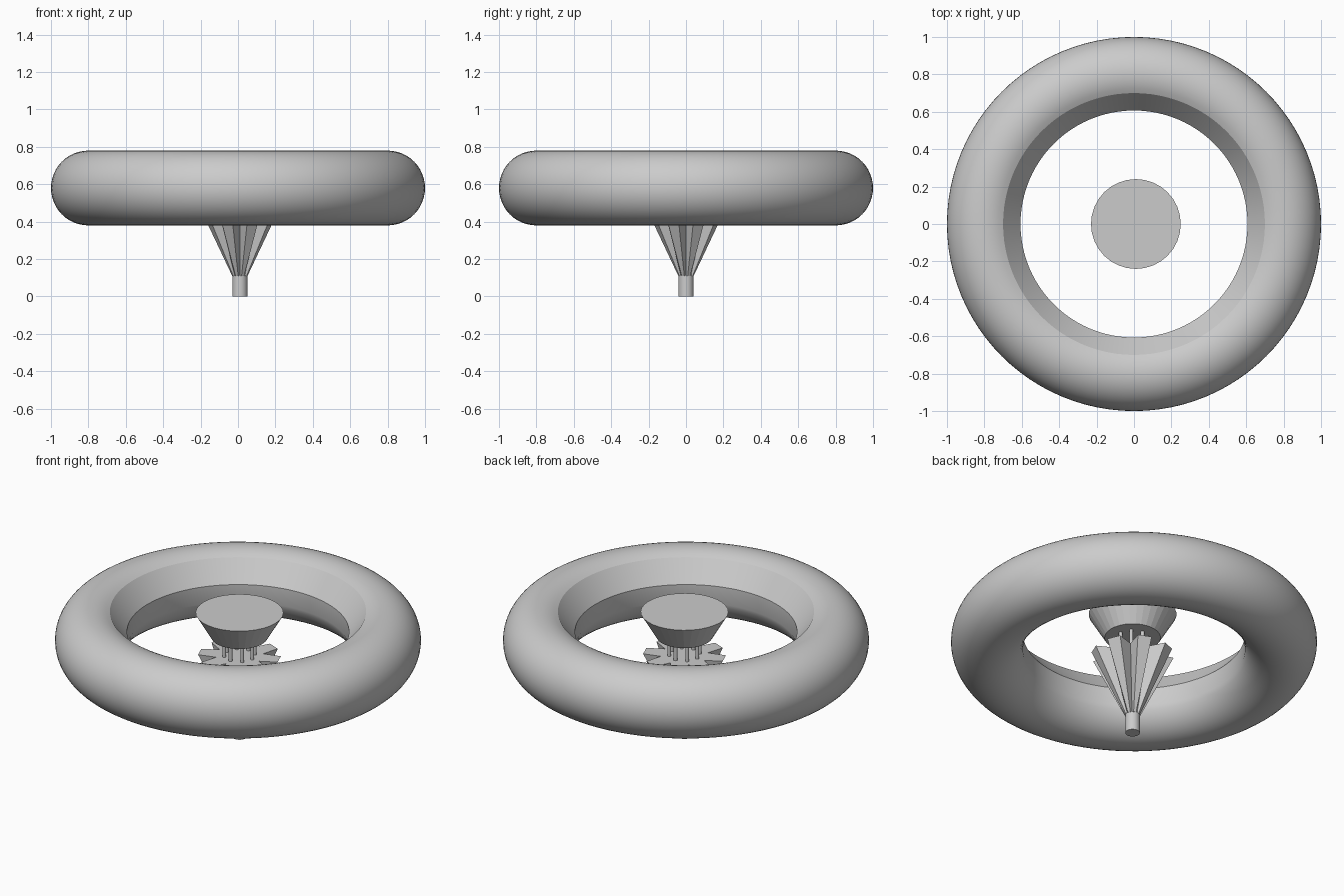
import bpy, bmesh
from math import sin, cos, pi, radians

if "Cube" in bpy.data.objects:
    bpy.data.objects.remove(bpy.data.objects["Cube"])

HUB_X = 0.01  # the hub sits a hair off the ring's centre


def make_object(name, bm, smooth=None):
    bmesh.ops.recalc_face_normals(bm, faces=bm.faces)
    mesh = bpy.data.meshes.new(name)
    bm.to_mesh(mesh)
    bm.free()
    ob = bpy.data.objects.new(name, mesh)
    bpy.context.collection.objects.link(ob)
    if smooth:
        bpy.ops.object.select_all(action='DESELECT')
        ob.select_set(True)
        bpy.context.view_layer.objects.active = ob
        bpy.ops.object.shade_smooth_by_angle(angle=radians(smooth))
    return ob


def bridge(bm, a, b):
    n = len(a)
    for i in range(n):
        bm.faces.new((a[i], a[(i + 1) % n], b[(i + 1) % n], b[i]))


def lathe_closed(name, profile, segments, smooth):
    """Revolve a closed (radius, z) profile around z."""
    bm = bmesh.new()
    loops = [[bm.verts.new((r * cos(2 * pi * s / segments), r * sin(2 * pi * s / segments), z))
              for r, z in profile] for s in range(segments)]
    for s in range(segments):
        bridge(bm, loops[s], loops[(s + 1) % segments])
    return make_object(name, bm, smooth)


def frustum(name, r0, r1, z0, z1, x=HUB_X, y=0.0, sides=32, smooth=None):
    bm = bmesh.new()
    bmesh.ops.create_cone(bm, cap_ends=True, segments=sides, radius1=r0, radius2=r1, depth=z1 - z0)
    bmesh.ops.translate(bm, verts=bm.verts, vec=(x, y, (z0 + z1) / 2))
    return make_object(name, bm, smooth)


# Ring: round tube with a sloped inner rim and a narrow flat inner band
angles = [-165 + 7.5 * i for i in range(39)] + [165]
ring_profile = [(0.8 + 0.2 * cos(radians(a)), 0.58 + 0.2 * sin(radians(a))) for a in angles]
lathe_closed("ring", ring_profile, 96, 20)

# Stem and upper flared cup
frustum("stem", 0.04, 0.04, 0.0, 0.12, smooth=30)
frustum("cup", 0.153, 0.24, 0.60, 0.748)

# Fluted cone: eight flat-ended ribs flaring up from the stem
def star(bm, outer, inner, z):
    verts = []
    for k in range(8):
        mid = radians(22.5 + 45 * k)
        for da, r in ((-10, outer), (10, outer), (22.5, inner)):
            a = mid + radians(da)
            verts.append(bm.verts.new((HUB_X + r * cos(a), r * sin(a), z)))
    return verts

bm = bmesh.new()
low, high = star(bm, 0.042, 0.038, 0.11), star(bm, 0.226, 0.13, 0.49)
bridge(bm, low, high)
bm.faces.new(low)
bm.faces.new(high)
make_object("fluted_cone", bm)

# Thin pegs joining the fluted cone to the cup
for k in range(8):
    a = radians(45 * k)
    frustum(f"peg_{k + 1}", 0.011, 0.011, 0.48, 0.61,
            x=HUB_X + 0.085 * cos(a), y=0.085 * sin(a), sides=10, smooth=40)
